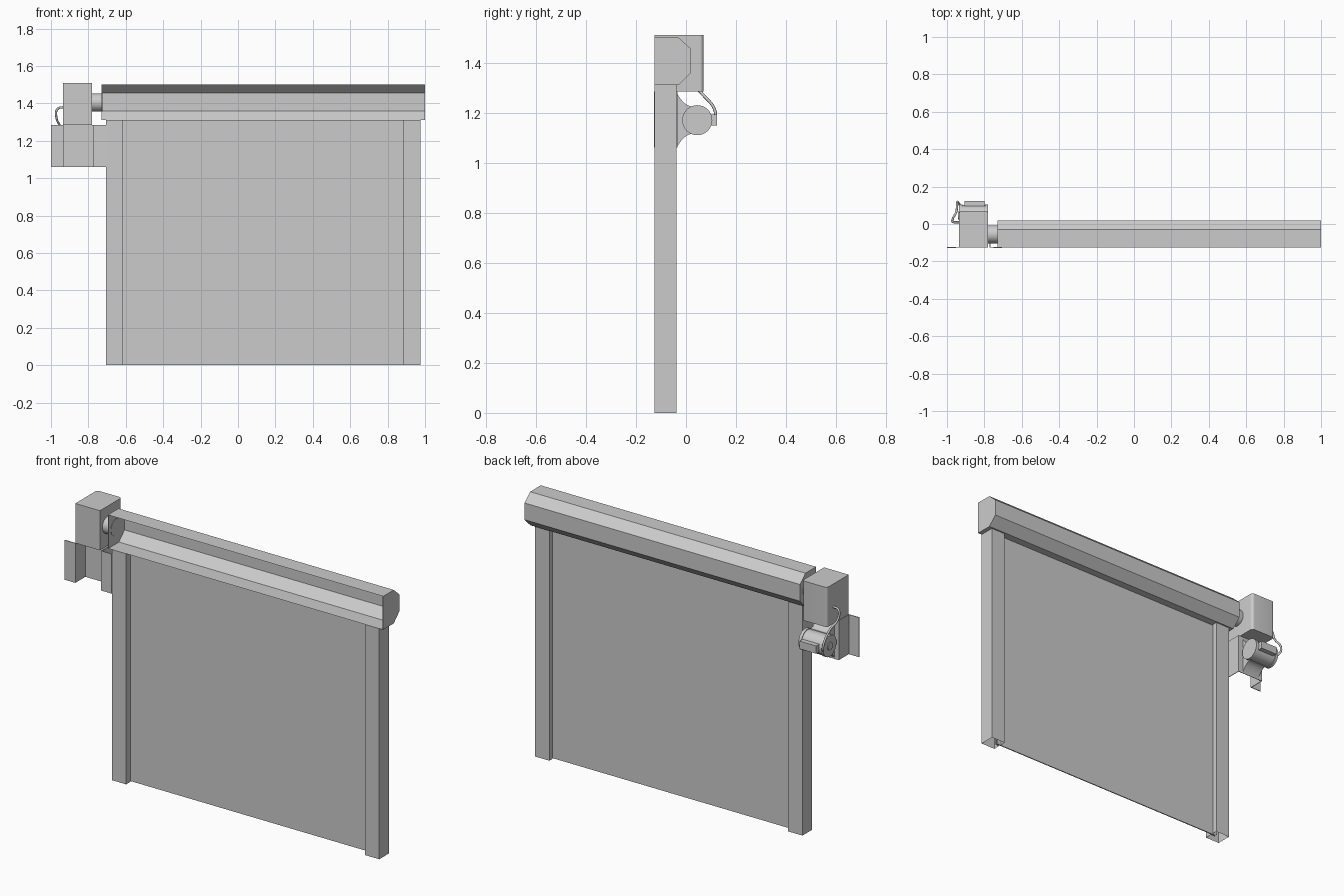
import bpy, bmesh, math
from mathutils import Vector, Matrix

cube = bpy.data.objects.get("Cube")
if cube:
    bpy.data.objects.remove(cube, do_unlink=True)

# One galvanised grey for everything
grey = bpy.data.materials.new("galvanised grey")
grey.use_nodes = True
colour = (0.6, 0.6, 0.6, 1)
grey.diffuse_color = colour
grey.node_tree.nodes["Principled BSDF"].inputs["Base Color"].default_value = colour


def finish(name, bm, smooth=False):
    mesh = bpy.data.meshes.new(name)
    bm.to_mesh(mesh)
    bm.free()
    mesh.materials.append(grey)
    obj = bpy.data.objects.new(name, mesh)
    bpy.context.collection.objects.link(obj)
    if smooth:
        bpy.ops.object.select_all(action='DESELECT')
        bpy.context.view_layer.objects.active = obj
        obj.select_set(True)
        bpy.ops.object.shade_smooth_by_angle(angle=math.radians(35))
    return obj


def box(name, x0, x1, y0, y1, z0, z1):
    bm = bmesh.new()
    bmesh.ops.create_cube(bm, size=1)
    for v in bm.verts:
        v.co = (x0 + (v.co.x + 0.5) * (x1 - x0),
                y0 + (v.co.y + 0.5) * (y1 - y0),
                z0 + (v.co.z + 0.5) * (z1 - z0))
    return finish(name, bm)


def sweep(name, points, offset, closed=False, caps=False, smooth=False):
    """Extrude a 3D outline along an offset, as a sheet or a capped solid."""
    bm = bmesh.new()
    a = [bm.verts.new(p) for p in points]
    b = [bm.verts.new(Vector(p) + Vector(offset)) for p in points]
    n = len(a)
    for i in range(n if closed else n - 1):
        j = (i + 1) % n
        bm.faces.new((a[i], a[j], b[j], b[i]))
    if caps:
        bm.faces.new(a[::-1])
        bm.faces.new(b)
    bmesh.ops.recalc_face_normals(bm, faces=bm.faces)
    return finish(name, bm, smooth)


def rod(name, x0, x1, y, z, r):
    bm = bmesh.new()
    bmesh.ops.create_cone(bm, cap_ends=True, segments=32, radius1=r, radius2=r, depth=x1 - x0)
    bmesh.ops.transform(bm, verts=bm.verts, matrix=Matrix.Translation(
        ((x0 + x1) / 2, y, z)) @ Matrix.Rotation(math.pi / 2, 4, 'Y'))
    return finish(name, bm, True)


FRONT = -0.125

# Curtain
box("door_curtain", -0.64, 0.91, -0.079, -0.073, 0, 1.31)

# Hollow guide rails with a lipped slot around the curtain
for name, outer, side in (("right_guide_rail", -0.705, 1), ("left_guide_rail", 0.975, -1)):
    inner, lip = outer + side * 0.09, outer + side * 0.06
    path = [(lip, -0.085), (inner, -0.085), (inner, FRONT), (outer, FRONT),
            (outer, -0.038), (inner, -0.038), (inner, -0.067), (lip, -0.067)]
    sweep(name, [(x, y, 0) for x, y in path], (0, 0, 1.31))

# Hood: folded sheet open at the front, with end plates
hood = [(FRONT, 1.31), (-0.03, 1.31), (0.02, 1.36), (0.02, 1.455), (-0.03, 1.5), (FRONT, 1.5)]
sweep("hood_cover", [(-0.73, y, z) for y, z in hood], (1.73, 0, 0))
for name, x in (("hood_right_end", -0.73), ("hood_left_end", 0.997)):
    sweep(name, [(x, y, z) for y, z in hood], (0.003, 0, 0), closed=True, caps=True)

# Drive shaft and gearbox with rounded back corners
rod("drive_shaft", -0.79, -0.725, -0.055, 1.405, 0.048)
gear = [(-0.935, FRONT), (-0.78, FRONT)]
for cx, start in ((-0.795, 0), (-0.92, 90)):
    for k in range(7):
        t = math.radians(start + k * 15)
        gear.append((cx + 0.015 * math.cos(t), 0.055 + 0.015 * math.sin(t)))
sweep("gearbox", [(x, y, 1.285) for x, y in gear], (0, 0, 0.225),
      closed=True, caps=True, smooth=True)

# Hat-section wall bracket
hat = [(-1.0, FRONT), (-0.935, FRONT), (-0.935, -0.035), (-0.77, -0.035),
       (-0.77, FRONT), (-0.705, FRONT)]
bracket = sweep("motor_bracket", [(x, y, 1.06) for x, y in hat], (0, 0, 0.225))
thick = bracket.modifiers.new("sheet", 'SOLIDIFY')
thick.thickness = 0.005
thick.offset = 0

# Flared motor saddle
MY, MZ = 0.045, 1.17
flare = []
for k in range(9):
    t = k / 8
    flare.append((-0.035 + 0.06 * t, 0.055 + 0.05 * (1 - t) ** 2))
outline = [(y, MZ + h) for y, h in flare] + [(y, MZ - h) for y, h in reversed(flare)]
sweep("motor_saddle", [(-0.91, y, z) for y, z in outline], (0.11, 0, 0),
      closed=True, caps=True, smooth=True)

# Motor with end rims and terminal box
rod("motor_body", -0.928, -0.787, MY, MZ, 0.056)
for name, x in (("motor_end_outer", -0.935), ("motor_end_inner", -0.797)):
    rod(name, x, x + 0.017, MY, MZ, 0.06)
rod("motor_hub", -0.94, -0.93, MY, MZ, 0.022)
box("terminal_box", -0.905, -0.8, 0.085, 0.124, 1.148, 1.192)

# Power cable looping from the gearbox to the motor
curve = bpy.data.curves.new("power_cable", 'CURVE')
curve.dimensions = '3D'
curve.bevel_depth = 0.006
curve.bevel_resolution = 2
curve.resolution_u = 8
path = [(-0.93, 0.01, 1.38), (-0.965, 0.01, 1.37), (-0.97, 0.025, 1.32),
        (-0.95, 0.065, 1.275), (-0.945, 0.115, 1.21), (-0.94, 0.115, 1.175),
        (-0.925, 0.09, 1.155)]
spline = curve.splines.new('BEZIER')
spline.bezier_points.add(len(path) - 1)
for p, co in zip(spline.bezier_points, path):
    p.co = co
    p.handle_left_type = p.handle_right_type = 'AUTO'
curve.materials.append(grey)
bpy.context.collection.objects.link(bpy.data.objects.new("power_cable", curve))
